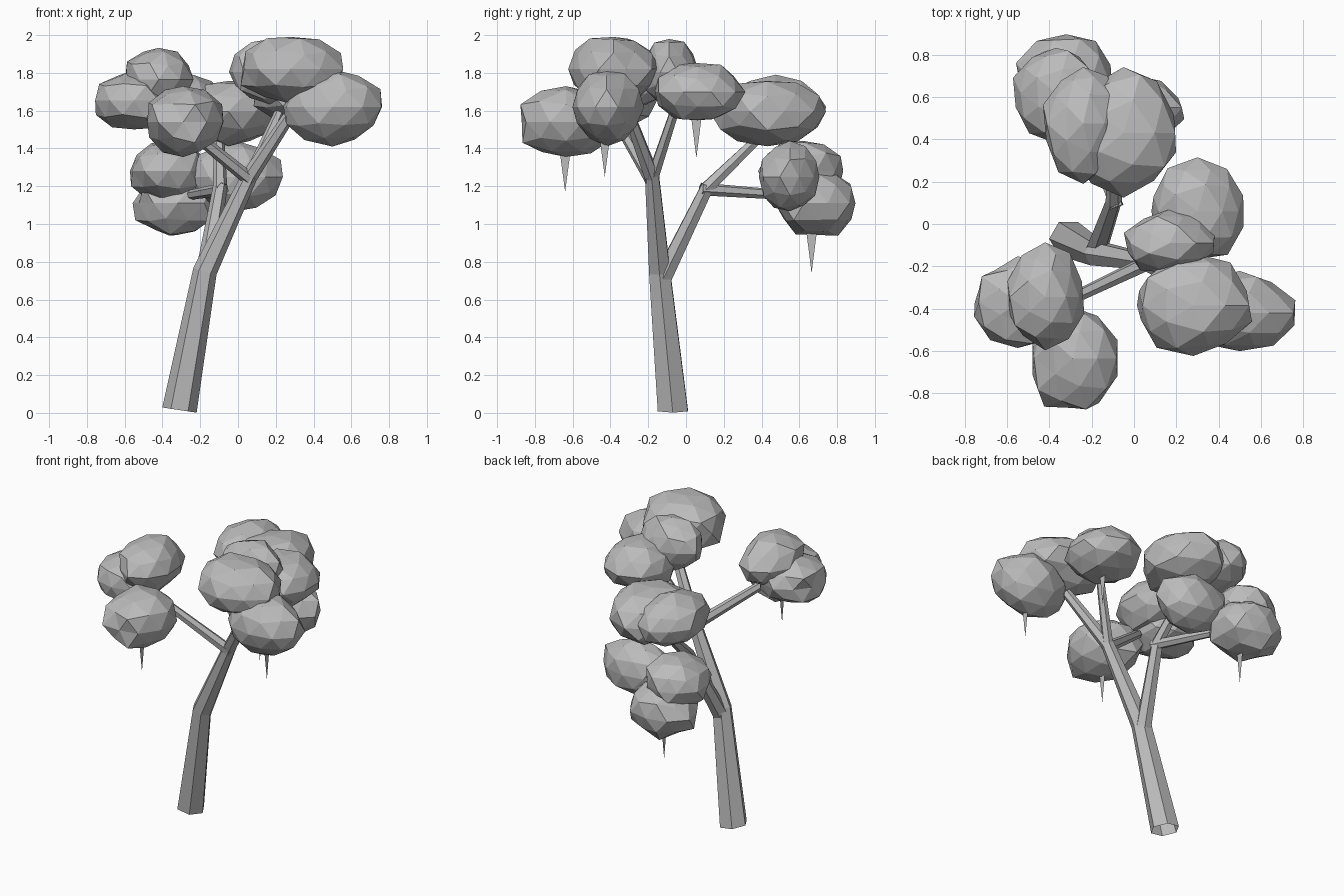
import bpy, bmesh, math, random
from mathutils import Vector

if "Cube" in bpy.data.objects:
    bpy.data.objects.remove(bpy.data.objects["Cube"])

random.seed(5)
grey = bpy.data.materials.new("matte grey")
grey.use_nodes = True
grey.diffuse_color = (0.5, 0.5, 0.5, 1)
grey.node_tree.nodes["Principled BSDF"].inputs["Base Color"].default_value = (0.5, 0.5, 0.5, 1)


def finish(name, bm):
    mesh = bpy.data.meshes.new(name)
    bm.to_mesh(mesh)
    bm.free()
    mesh.materials.append(grey)
    obj = bpy.data.objects.new(name, mesh)
    bpy.context.collection.objects.link(obj)
    return obj


def limb(name, points, radii, base_axis=None):
    """Open tapered six-sided tube along a path, mitred at the bends."""
    pts = [Vector(p) for p in points]
    bm = bmesh.new()
    rings = []
    for i, (p, r) in enumerate(zip(pts, radii)):
        before = (p - pts[max(i - 1, 0)]).normalized()
        after = (pts[min(i + 1, len(pts) - 1)] - p).normalized()
        axis = (before + after).normalized()
        if base_axis and i == 0:
            axis = Vector(base_axis).normalized()
        side = Vector((0, 1, 0)).cross(axis).normalized()
        up = axis.cross(side)
        angles = [math.tau * k / 6 for k in range(6)]
        rings.append([bm.verts.new(p + r * (math.cos(a) * side + math.sin(a) * up)) for a in angles])
    for low, high in zip(rings, rings[1:]):
        for k in range(6):
            n = (k + 1) % 6
            bm.faces.new((low[k], low[n], high[n], high[k]))
    bm.faces.new(rings[-1])
    return finish(name, bm)


def leaf_clump(name, centre, size, rough):
    """Faceted, irregular ball of foliage."""
    bm = bmesh.new()
    bmesh.ops.create_icosphere(bm, subdivisions=2, radius=1)
    for v in bm.verts:
        d = v.co * random.uniform(1 - rough, 1 + rough)
        v.co = Vector(centre) + Vector([a * s for a, s in zip(d, size)])
    return finish(name, bm)


def hanging_spike(name, x, y, top, tip):
    """Flat pointed shoot below a clump."""
    bm = bmesh.new()
    corners = ((x, y - 0.028, top), (x, y, tip), (x, y + 0.028, top))
    bm.faces.new([bm.verts.new(c) for c in corners])
    return finish(name, bm)


# Trunk and limbs
limb("trunk", [(-0.31, -0.07, 0.015), (-0.175, -0.14, 0.75), (0.06, -0.18, 1.25), (0.29, -0.31, 1.6)],
     [0.092, 0.064, 0.043, 0.031], (0.15, 0, 1))
limb("left_limb", [(0.07, -0.18, 1.23), (-0.35, -0.38, 1.57)], [0.037, 0.027])
limb("upper_limb", [(0.05, -0.185, 1.22), (0.25, -0.04, 1.66)], [0.035, 0.024])
limb("back_limb", [(-0.18, -0.13, 0.7), (-0.095, 0.11, 1.19), (-0.1, 0.42, 1.49)], [0.053, 0.039, 0.026])
limb("back_side_limb", [(-0.08, 0.08, 1.185), (-0.3, 0.65, 1.145)], [0.034, 0.024])

# Foliage: name, centre, half sizes, roughness
clumps = [
    ("crown_top", (0.28, -0.385, 1.82), (0.28, 0.235, 0.18), 0.07),
    ("crown_inner", (0.17, -0.09, 1.805), (0.22, 0.15, 0.175), 0.08),
    ("crown_back", (0.3, 0.06, 1.7), (0.23, 0.24, 0.16), 0.07),
    ("crown_side", (0.5, -0.42, 1.62), (0.265, 0.185, 0.195), 0.08),
    ("left_outer", (-0.55, -0.37, 1.655), (0.21, 0.21, 0.16), 0.12),
    ("left_top", (-0.42, -0.345, 1.765), (0.185, 0.24, 0.17), 0.08),
    ("left_front", (-0.29, -0.635, 1.54), (0.21, 0.26, 0.19), 0.1),
    ("back_top_left", (-0.24, 0.475, 1.62), (0.19, 0.27, 0.16), 0.08),
    ("back_top_right", (-0.05, 0.43, 1.595), (0.265, 0.3, 0.175), 0.08),
    ("back_left", (-0.37, 0.62, 1.28), (0.205, 0.225, 0.17), 0.08),
    ("back_right", (-0.01, 0.55, 1.25), (0.25, 0.165, 0.19), 0.08),
    ("back_low", (-0.32, 0.69, 1.11), (0.23, 0.21, 0.185), 0.1),
]
for part, centre, size, rough in clumps:
    leaf_clump(part + "_leaves", centre, size, rough)

# Flat shoots hanging below the lower clumps
hanging_spike("left_front_spike", -0.28, -0.64, 1.38, 1.17)
hanging_spike("crown_side_spike", 0.52, -0.43, 1.46, 1.25)
hanging_spike("crown_back_spike", 0.3, 0.055, 1.57, 1.35)
hanging_spike("back_low_spike", -0.3, 0.665, 0.96, 0.74)
